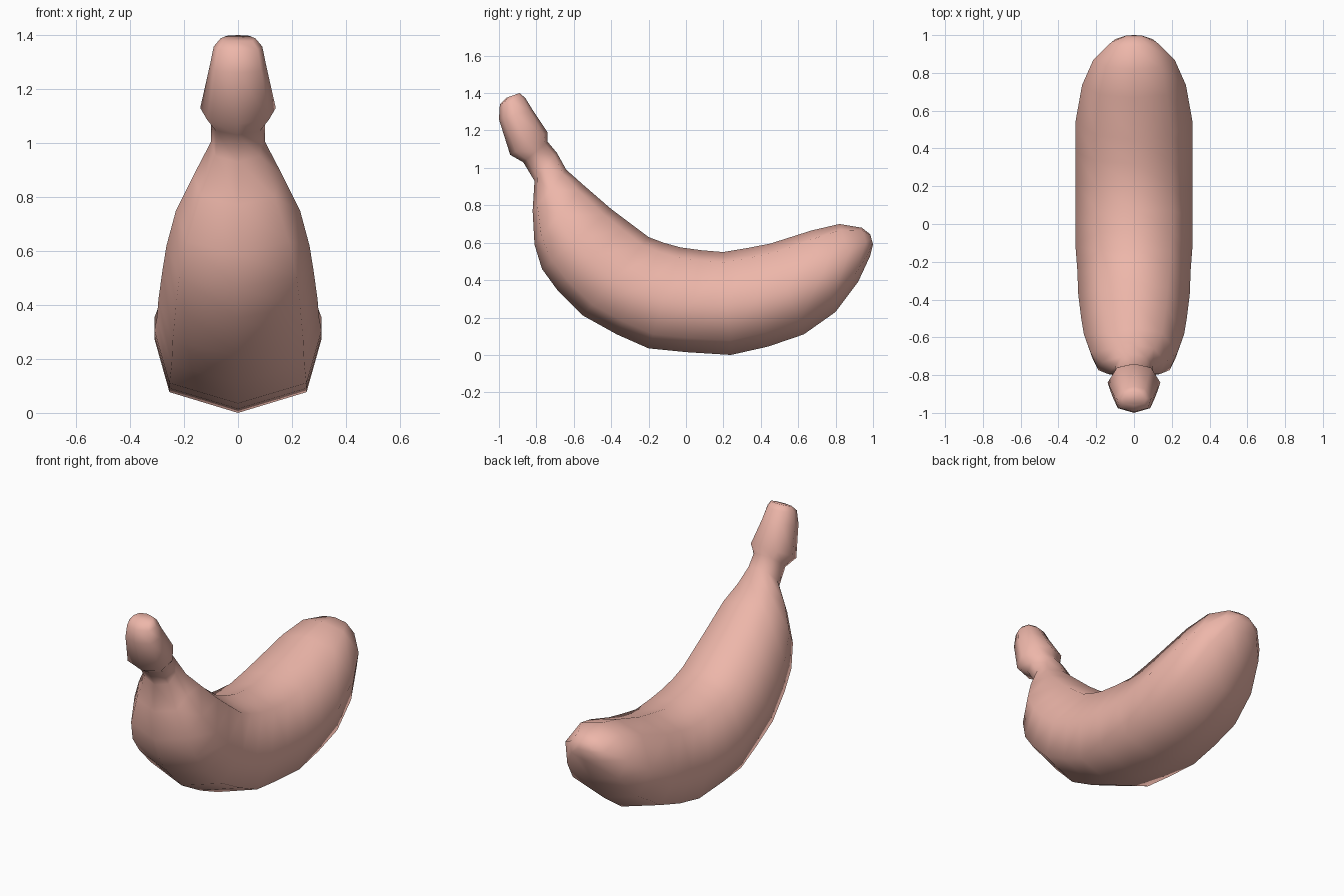
import bpy, bmesh

# Rings: inner edge (y, z), outer edge (y, z), half width
RINGS = [
    (-0.89, 1.40, -0.96, 1.375, 0.065),
    (-0.86, 1.375, -0.995, 1.34, 0.09),
    (-0.82, 1.31, -1.00, 1.26, 0.105),
    (-0.74, 1.19, -0.94, 1.07, 0.14),
    (-0.74, 1.14, -0.87, 1.03, 0.10),
    (-0.69, 1.08, -0.81, 0.93, 0.10),
    (-0.64, 0.99, -0.82, 0.77, 0.165),
    (-0.55, 0.91, -0.81, 0.59, 0.23),
    (-0.40, 0.78, -0.77, 0.46, 0.265),
    (-0.30, 0.705, -0.69, 0.35, 0.28),
    (-0.20, 0.63, -0.55, 0.21, 0.295),
    (-0.12, 0.60, -0.37, 0.11, 0.30),
    (-0.03, 0.575, -0.20, 0.035, 0.31),
    (0.08, 0.56, 0.00, 0.015, 0.31),
    (0.20, 0.55, 0.24, 0.00, 0.31),
    (0.32, 0.57, 0.44, 0.045, 0.31),
    (0.45, 0.595, 0.63, 0.11, 0.31),
    (0.67, 0.665, 0.80, 0.23, 0.275),
    (0.82, 0.70, 0.92, 0.39, 0.215),
    (0.94, 0.68, 0.985, 0.53, 0.12),
    (0.985, 0.645, 1.00, 0.59, 0.05),
]
# Half cross-section: (fraction of width, fraction from outer keel to inner edge)
HALF = [(0, 0), (0.82, 0.14), (1, 0.5), (0.64, 0.9), (0, 1)]
SECTION = HALF + [(-x, t) for x, t in HALF[-2:0:-1]]


def loft(name, rings):
    bm = bmesh.new()
    loops = []
    for yi, zi, yo, zo, w in rings:
        loops.append([bm.verts.new((x * w, yo + (yi - yo) * t, zo + (zi - zo) * t))
                      for x, t in SECTION])
    n = len(SECTION)
    for a, b in zip(loops, loops[1:]):
        for i in range(n):
            j = (i + 1) % n
            bm.faces.new((a[i], a[j], b[j], b[i]))
    bm.faces.new(loops[0])
    bm.faces.new(loops[-1])
    bmesh.ops.recalc_face_normals(bm, faces=bm.faces)
    for f in bm.faces:
        f.smooth = True
    mesh = bpy.data.meshes.new(name)
    bm.to_mesh(mesh)
    bm.free()
    obj = bpy.data.objects.new(name, mesh)
    bpy.context.collection.objects.link(obj)
    return obj


# Banana body with stem, one continuous skin
banana = loft("banana", RINGS)
skin = bpy.data.materials.new("skin")
skin.diffuse_color = (0.85, 0.47, 0.40, 1)
banana.data.materials.append(skin)
